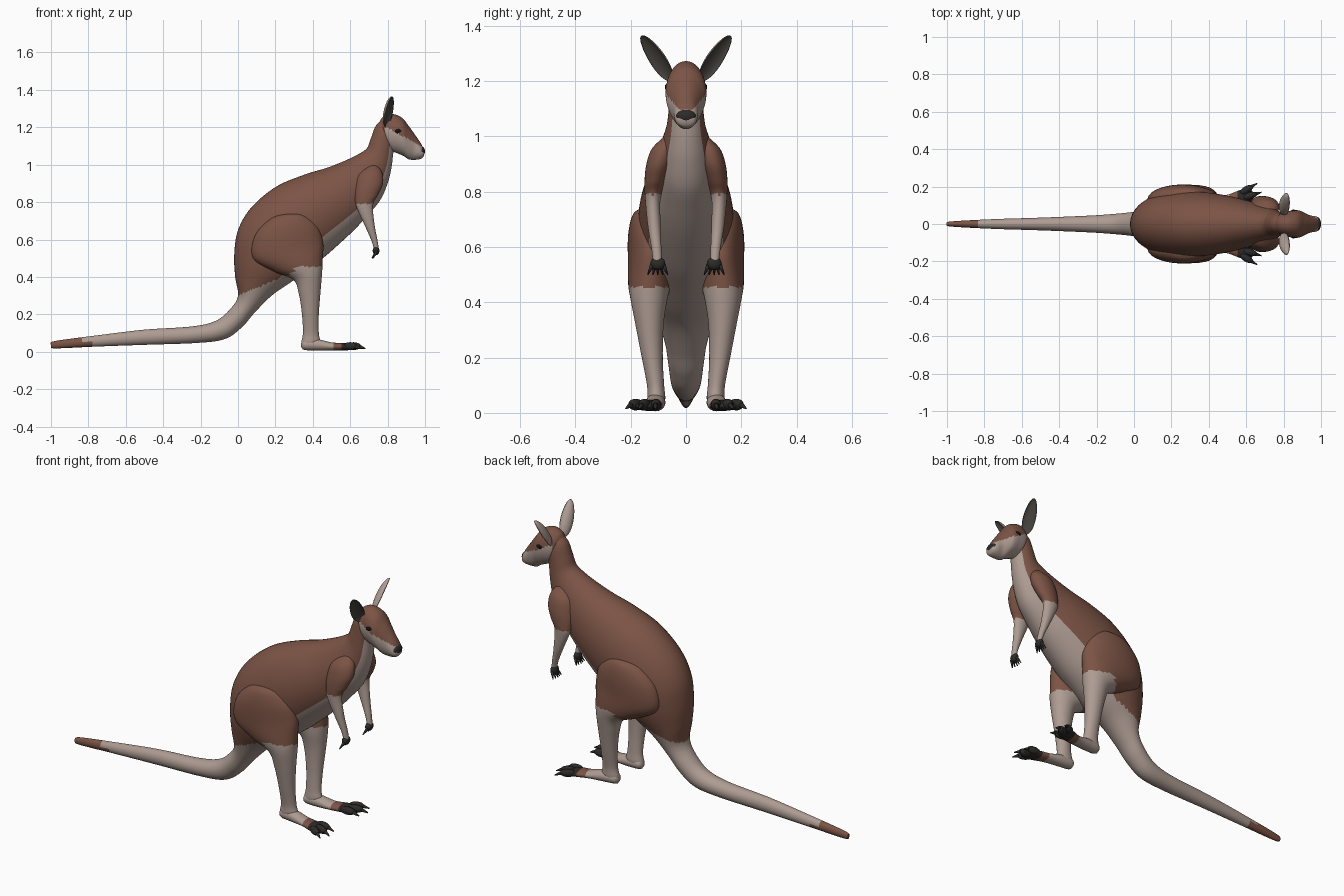
import bpy, bmesh, math
from mathutils import Vector, Matrix


def material(name, rgb):
    m = bpy.data.materials.new(name)
    m.diffuse_color = (*rgb, 1)
    return m


BROWN, CREAM, DARK, EAR, BLACK = range(5)
MATS = [material("brown fur", (0.20, 0.088, 0.060)),
        material("pale fur", (0.42, 0.33, 0.29)),
        material("charcoal paw", (0.025, 0.024, 0.022)),
        material("ear lining", (0.06, 0.055, 0.047)),
        material("eye black", (0.006, 0.006, 0.006))]


def finish(name, bm):
    bmesh.ops.recalc_face_normals(bm, faces=bm.faces)
    for f in bm.faces:
        f.smooth = True
    me = bpy.data.meshes.new(name)
    bm.to_mesh(me)
    bm.free()
    for m in MATS:
        me.materials.append(m)
    ob = bpy.data.objects.new(name, me)
    bpy.context.collection.objects.link(ob)
    return ob


def spline(rows, steps):
    # Catmull-Rom through rows of numbers
    out = []
    n = len(rows)
    for i in range(n - 1):
        a, b, c, d = (rows[max(i - 1, 0)], rows[i], rows[i + 1], rows[min(i + 2, n - 1)])
        for k in range(steps):
            t = k / steps
            out.append([0.5 * (2 * q + (r - p) * t + (2 * p - 5 * q + 4 * r - s) * t * t
                               + (3 * q - p - 3 * r + s) * t ** 3)
                        for p, q, r, s in zip(a, b, c, d)])
    out.append(list(rows[-1]))
    return out


def loft(name, rows, rule, side=1, seg=40, steps=7):
    # each row: x, z of one edge, x, z of the opposite edge, half width, y centre
    rows = [list(r) + [0] * (6 - len(r)) for r in rows]
    bm = bmesh.new()
    rings = []
    for x1, z1, x2, z2, w, yc in spline(rows, steps):
        ring = []
        for k in range(seg):
            a = 2 * math.pi * k / seg
            c = math.cos(a)
            ring.append(bm.verts.new(((x1 + x2) / 2 + c * (x1 - x2) / 2,
                                      side * (yc + w * math.sin(a)),
                                      (z1 + z2) / 2 + c * (z1 - z2) / 2)))
        rings.append(ring)
    for r, s in zip(rings, rings[1:]):
        for k in range(seg):
            j = (k + 1) % seg
            f = bm.faces.new((r[k], r[j], s[j], s[k]))
            f.material_index = rule(f.calc_center_median(),
                                    math.cos(2 * math.pi * (k + 0.5) / seg))
    for ring in (rings[0], rings[-1]):
        f = bm.faces.new(ring)
        f.material_index = rule(f.calc_center_median(), 0)
    return finish(name, bm)


def blob(name, loc, radii, mat, yaw=0):
    bm = bmesh.new()
    M = Matrix.Translation(loc) @ Matrix.Rotation(yaw, 4, 'Z') @ Matrix.Diagonal((*radii, 1))
    bmesh.ops.create_uvsphere(bm, u_segments=20, v_segments=12, radius=1, matrix=M)
    for f in bm.faces:
        f.material_index = mat
    return finish(name, bm)


def spike(name, p, q, r, mat):
    p, q = Vector(p), Vector(q)
    d = q - p
    M = Matrix.Translation((p + q) / 2) @ d.to_track_quat('Z', 'Y').to_matrix().to_4x4()
    bm = bmesh.new()
    bmesh.ops.create_cone(bm, cap_ends=True, segments=10, radius1=r, radius2=r * 0.25,
                          depth=d.length, matrix=M)
    for f in bm.faces:
        f.material_index = mat
    return finish(name, bm)


# Tail, torso and neck in one skin
def body_rule(c, a):
    if c.x < -0.84 + 0.06 * (a < 0):
        return BROWN
    if c.x < 0.42 and c.z < 0.30 + 0.42 * c.x or c.x < -0.05 and c.z < 0.29:
        return CREAM
    return CREAM if a < -0.62 and c.x > 0.2 else BROWN


loft("tail_and_torso", [
    (-1.0, .042, -.998, .028, .006), (-.975, .058, -.975, .018, .014),
    (-.75, .088, -.75, .028, .026), (-.5, .118, -.5, .037, .034),
    (-.25, .135, -.22, .047, .045), (-.12, .165, -.07, .068, .055),
    (-.04, .23, .02, .13, .064), (0, .30, .09, .21, .076),
    (-.015, .40, .18, .30, .105), (-.02, .52, .28, .37, .14),
    (0, .65, .38, .445, .165), (.07, .77, .46, .505, .175),
    (.20, .88, .54, .575, .17), (.35, .945, .62, .65, .152),
    (.48, .985, .69, .725, .128), (.58, 1.025, .76, .81, .105),
    (.65, 1.06, .80, .90, .085), (.69, 1.09, .82, .98, .07),
    (.71, 1.14, .83, 1.06, .062), (.735, 1.205, .84, 1.13, .055),
    (.77, 1.24, .84, 1.2, .04)], body_rule, seg=56, steps=9)


# Head
def head_rule(c, a):
    return CREAM if c.x > 0.785 and c.z < 1.165 - 0.55 * (c.x - 0.86) else BROWN


loft("head", [
    (.755, 1.225, .77, 1.13, .03), (.775, 1.255, .81, 1.08, .06),
    (.82, 1.272, .855, 1.06, .071), (.875, 1.252, .885, 1.047, .073),
    (.912, 1.208, .91, 1.03, .06), (.95, 1.155, .935, 1.026, .046),
    (.98, 1.11, .965, 1.028, .041), (.996, 1.075, .985, 1.035, .03),
    (.997, 1.06, .993, 1.045, .01)], head_rule, seg=56, steps=9)
blob("nose", (.98, 0, 1.072), (.02, .037, .026), DARK)


# Ear: a sphere whose front half is pushed in to make a bowl
def ear(s):
    base, tip = Vector((.787, .05 * s, 1.205)), Vector((.815, .157 * s, 1.368))
    up = (tip - base).normalized()
    front = Vector((.75, .66 * s, 0))
    front = (front - up * front.dot(up)).normalized()
    wide = up.cross(front)
    bm = bmesh.new()
    bmesh.ops.create_uvsphere(bm, u_segments=28, v_segments=18, radius=1)
    for f in bm.faces:
        f.material_index = EAR if f.calc_center_median().x > 0 else CREAM
    half = (tip - base).length / 2
    for v in bm.verts:
        x, y, z = v.co
        x = -0.65 * x if x > 0 else x
        v.co = ((base + tip) / 2 + up * z * half + front * (x * 0.028 + 0.01)
                + wide * y * 0.035 * (1 - 0.15 * z))
    finish("ear", bm)


for s in (1, -1):
    ear(s)
    blob("eye", (.862, .064 * s, 1.178), (.024, .011, .014), BLACK, -0.3 * s)

    # Hind leg
    loft("hind_leg", [
        (.30, .746, .25, .742, .015, .13), (.37, .73, .17, .71, .052, .138),
        (.43, .67, .09, .62, .074, .135), (.455, .58, .08, .50, .08, .13),
        (.453, .50, .19, .43, .077, .132), (.45, .43, .295, .385, .066, .134),
        (.442, .33, .325, .31, .051, .132), (.432, .2, .342, .2, .038, .122),
        (.432, .1, .347, .1, .031, .11), (.44, .055, .338, .045, .032, .107),
        (.43, .018, .345, .012, .022, .107)],
        lambda c, a: BROWN if c.z > 0.455 or (c.x < .3 and c.z > .3 + .42 * c.x) else CREAM, s)

    # Foot with toes and claws
    loft("foot", [
        (.338, .045, .338, .025, .012, .105), (.355, .065, .355, .01, .029, .106),
        (.42, .068, .42, .006, .035, .11), (.50, .05, .50, .007, .037, .12),
        (.56, .047, .56, .007, .044, .135), (.61, .04, .61, .01, .045, .148),
        (.635, .03, .635, .018, .02, .152)],
        lambda c, a: CREAM if c.x < .505 else BROWN if c.x < .55 else DARK, s)
    for x, y, yaw in ((.60, .108, .05), (.617, .15, .3), (.60, .182, .55)):
        dx, dy = math.cos(yaw), math.sin(yaw) * s
        blob("toe", (x, y * s, .03), (.042, .019, .021), DARK, yaw * s)
        spike("toe_claw", (x + .03 * dx, y * s + .03 * dy, .03),
              (x + .068 * dx, y * s + .068 * dy, .016), .011, DARK)

    # Arm
    loft("arm", [
        (.735, 1.005, .69, .995, .015, .062), (.77, .96, .64, .945, .045, .08),
        (.775, .90, .625, .88, .048, .097), (.75, .84, .625, .815, .038, .112),
        (.722, .785, .637, .765, .028, .12), (.73, .68, .68, .67, .023, .115),
        (.745, .60, .715, .59, .018, .107), (.754, .545, .727, .545, .016, .103)],
        lambda c, a: BROWN if c.z > .79 else CREAM, s)

    # Hand with curled fingers
    blob("hand", (.738, .102 * s, .54), (.018, .027, .024), DARK)
    for k in range(5):
        t = (k - 2) / 2
        y = .102 + t * .02
        spike("finger", (.74, y * s, .535), (.722 - .006 * (1 - abs(t)), (y + t * .016) * s, .50),
              .009, DARK)
